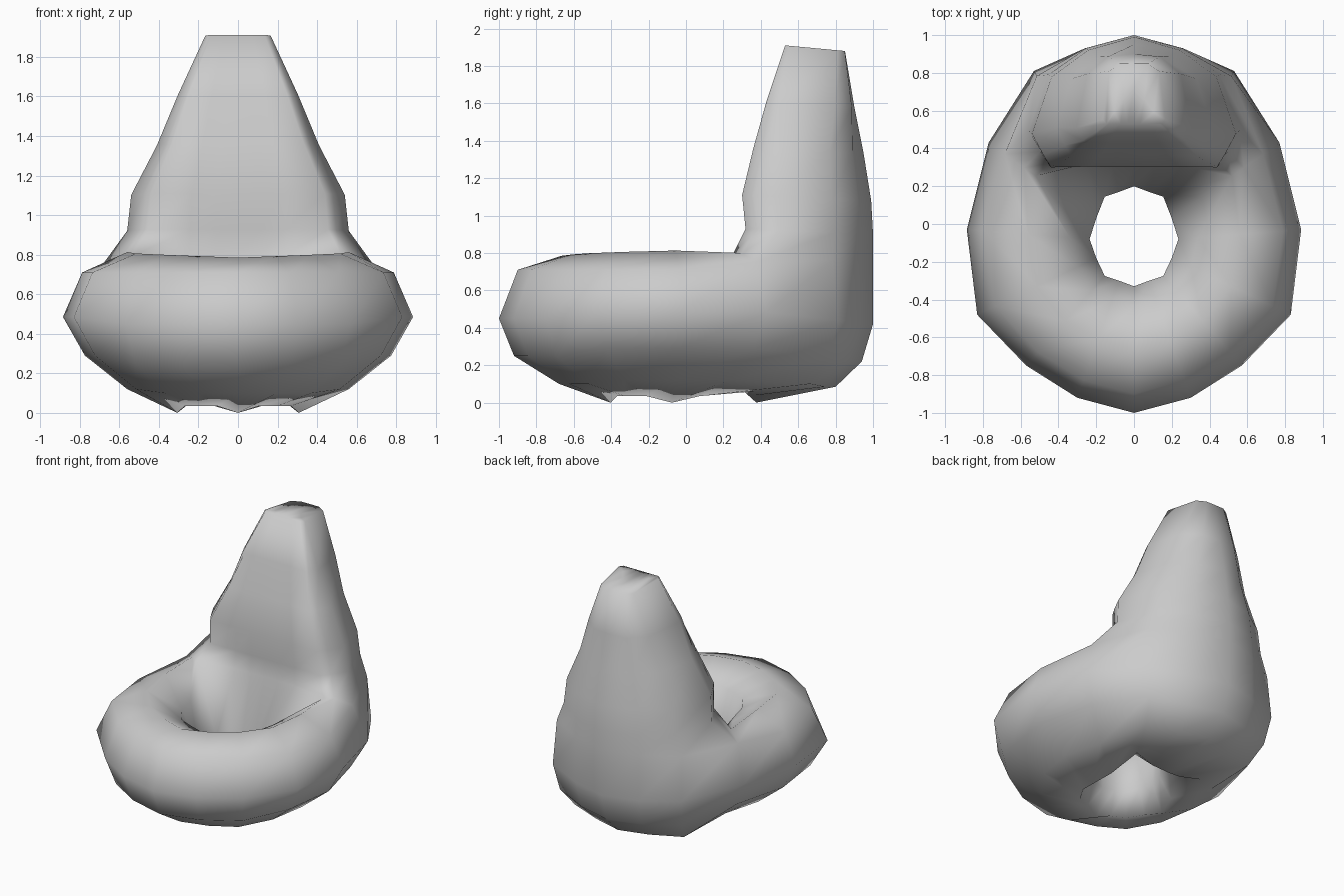
import bpy, bmesh

cube = bpy.data.objects.get("Cube")
if cube:
    bpy.data.objects.remove(cube)

grey = bpy.data.materials.new("plain grey")
grey.use_nodes = True
grey.diffuse_color = (0.6, 0.6, 0.6, 1)
grey.node_tree.nodes["Principled BSDF"].inputs["Base Color"].default_value = (0.6, 0.6, 0.6, 1)

# Half outlines of the ring and its hole, running from front to back
OUTER = [(0, -1), (.30, -.92), (.57, -.75), (.83, -.48), (.885, -.03),
         (.77, .43), (.53, .81), (.26, .93), (0, 1)]
INNER = [(0, -.33), (.08, -.30), (.155, -.275), (.2, -.18), (.235, -.08),
         (.2, .03), (.155, .145), (.08, .17), (0, .2)]
HALF = len(OUTER) - 1
COLUMNS = 2 * HALF


def section(k):
    """Ring section: share of the way from hole to rim, and height."""
    foot = 0.035 if k % 4 else 0
    if k < 3:
        low = [(0, .4), (0, .2), (.11, foot), (.52, .10), (.88, .25), (1, .45)]
    elif k < 6:
        low = [(0, .4), (0, .2), (.11, foot), (.5, .12), (.83, .29), (1, .485)]
    elif k == 6:
        low = [(0, .4), (.03, .2), (.33, .06), (.78, .10), (.93, .24), (1, .44)]
    else:
        low = [(0, .4), (.02, .2), (.22, foot), (.75, .085), (.925, .22), (1, .42)]
    if k < 5:
        high = [(.85, .71), (.5, .785 + .007 * k), (.16, .68)]
    elif k == 5:
        high = [(.85, .75), (.67, .80), (.56, .80)]
    else:
        near = (0.31 - INNER[k][1]) / (OUTER[k][1] - INNER[k][1])
        high = [(.96 if k == 6 else 1, .76), (.6, .80), (near, .80)]
    return low + high


# Seat ring, left and right halves from the same outline
bm = bmesh.new()
rings = []
for i in range(COLUMNS):
    k, side = (i, 1) if i <= HALF else (COLUMNS - i, -1)
    (ax, ay), (bx, by) = INNER[k], OUTER[k]
    rings.append([bm.verts.new((side * (ax + (bx - ax) * t), ay + (by - ay) * t, z))
                  for t, z in section(k)])
back_faces = []
rows = len(rings[0])
for i in range(COLUMNS):
    a, b = rings[i], rings[(i + 1) % COLUMNS]
    for j in range(rows):
        n = (j + 1) % rows
        face = bm.faces.new((a[j], b[j], b[n], a[n]))
        if 5 <= i < 11 and j in (6, 7):
            back_faces.append(face)

# Backrest, extruded from the rear top of the ring: height, half width, front, rear
LEVELS = [(.92, .56, .265, 1.0), (1.1, .54, .30, .99), (1.35, .41, .36, .95),
          (1.6, .305, .43, .90), (1.9, .165, .53, .85)]
for level, (z, width, front, rear) in enumerate(LEVELS):
    old = {v for f in back_faces for v in f.verts}
    wide = max(v.co.x for v in old)
    y0, y1 = min(v.co.y for v in old), max(v.co.y for v in old)
    made = bmesh.ops.extrude_face_region(bm, geom=back_faces)["geom"]
    bmesh.ops.delete(bm, geom=back_faces, context="FACES")
    back_faces = [g for g in made if isinstance(g, bmesh.types.BMFace)]
    for v in {v for f in back_faces for v in f.verts}:
        across = v.co.x / wide
        along = (v.co.y - y0) / (y1 - y0)
        if level == 0:      # round the front corners, widen the rear ones
            along += 0.22 * across ** 4 * (1 - along) ** 2
            across *= 1.3 - 0.3 * abs(across)
        elif level > 2:     # flatten the front and rear towards the top
            along = along * along * (3 - 2 * along)
        v.co = (across * width, front + along * (rear - front), z + 0.01 - 0.03 * along)

bmesh.ops.recalc_face_normals(bm, faces=bm.faces)
for face in bm.faces:
    face.smooth = True
mesh = bpy.data.meshes.new("ring_seat_with_back")
bm.to_mesh(mesh)
bm.free()
mesh.materials.append(grey)
seat = bpy.data.objects.new("ring_seat_with_back", mesh)
bpy.context.collection.objects.link(seat)
